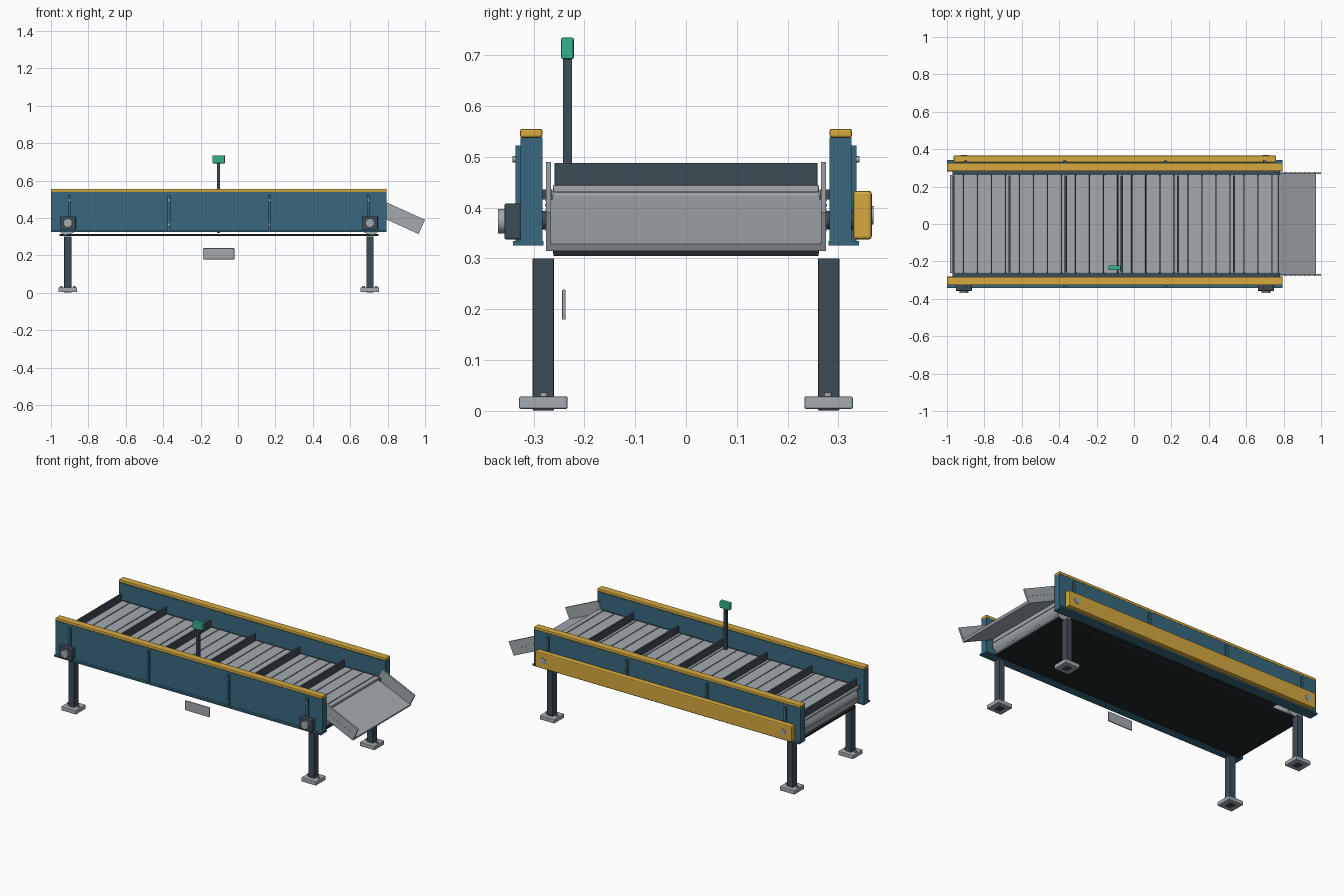
import bpy, bmesh, math
from mathutils import Matrix

if "Cube" in bpy.data.objects:
    bpy.data.objects.remove(bpy.data.objects["Cube"])


def material(name, rgb):
    m = bpy.data.materials.new(name)
    m.diffuse_color = (*rgb, 1)
    m.use_nodes = True
    m.node_tree.nodes["Principled BSDF"].inputs["Base Color"].default_value = m.diffuse_color
    return m


TEAL = material("teal_paint", (0.04, 0.14, 0.21))
YELLOW = material("yellow_paint", (0.68, 0.40, 0.05))
DARK = material("dark_steel", (0.048, 0.072, 0.093))
BLACK = material("black_rubber", (0.015, 0.02, 0.023))
GREEN = material("green_plastic", (0.035, 0.45, 0.27))
GREY = material("grey_steel", (0.36, 0.40, 0.43))


def finish(name, bm, mat, bevel=0):
    bmesh.ops.recalc_face_normals(bm, faces=bm.faces)
    me = bpy.data.meshes.new(name)
    bm.to_mesh(me)
    bm.free()
    ob = bpy.data.objects.new(name, me)
    bpy.context.collection.objects.link(ob)
    me.materials.append(mat)
    if bevel:
        b = ob.modifiers.new("bevel", 'BEVEL')
        b.width, b.segments = bevel, 2
    return ob


def box(name, x, y, z, mat, bevel=0):
    """Box from (min, max) ranges on each axis."""
    bm = bmesh.new()
    bmesh.ops.create_cube(bm, size=1)
    for v in bm.verts:
        v.co = [r[0] + (c + 0.5) * (r[1] - r[0]) for r, c in zip((x, y, z), v.co)]
    return finish(name, bm, mat, bevel)


def cyl(name, centre, r, depth, mat, axis='Y', sides=32):
    bm = bmesh.new()
    rot = Matrix.Rotation(math.pi / 2, 4, 'X') if axis == 'Y' else Matrix()
    bmesh.ops.create_cone(bm, cap_ends=True, segments=sides, radius1=r, radius2=r,
                          depth=depth, matrix=Matrix.Translation(centre) @ rot)
    for f in bm.faces:
        f.smooth = len(f.verts) == 4
    for e in bm.edges:
        e.smooth = all(f.smooth for f in e.link_faces)
    return finish(name, bm, mat)


def prism(name, profile, y0, y1, mat):
    """Extrude an xz profile along y."""
    bm = bmesh.new()
    f = bm.faces.new([bm.verts.new((x, y0, z)) for x, z in profile])
    ext = bmesh.ops.extrude_face_region(bm, geom=[f])
    for v in ext["geom"]:
        if isinstance(v, bmesh.types.BMVert):
            v.co.y = y1
    return finish(name, bm, mat)


def span(s, a, b):
    return tuple(sorted((s * a, s * b)))


ENDS = (-0.91, 0.705)
X0, X1 = -1.0, 0.795

for s, side in ((-1, "front"), (1, "back")):
    # side frame, bottom flange, top cap and chain guide
    box(side + "_side_frame", (X0, X1), span(s, 0.283, 0.326), (0.333, 0.538), TEAL)
    box(side + "_bottom_flange", (X0, X1), span(s, 0.281, 0.341), (0.325, 0.334), TEAL)
    box(side + "_top_cap", (X0, X1), span(s, 0.283, 0.327), (0.538, 0.555), YELLOW, 0.004)
    box(side + "_chain_guide", (-0.97, 0.78), span(s, 0.263, 0.284), (0.416, 0.435), DARK)

    # stiffening ribs with bolts
    for x in (-0.90, -0.37, 0.168, 0.697):
        box(side + "_rib", (x - 0.008, x + 0.008), span(s, 0.325, 0.336), (0.334, 0.522), TEAL)
        for z in (0.365, 0.495):
            cyl(side + "_rib_bolt", (x, s * 0.337, z), 0.006, 0.01, GREY, sides=12)

    # legs, feet and foot bolts
    for x in ENDS:
        box(side + "_leg", (x - 0.019, x + 0.019), span(s, 0.26, 0.302), (0, 0.30), DARK, 0.002)
        box(side + "_foot", (x - 0.05, x + 0.05), span(s, 0.233, 0.329), (0.003, 0.028), GREY, 0.004)
        for d in (-0.034, 0.034):
            cyl(side + "_foot_bolt", (x + d, s * 0.28, 0.031), 0.008, 0.009, GREY, 'Z', 6)

    # discharge chute cheek with rivets
    prism(side + "_chute_side", [(0.78, 0.49), (1.0, 0.39), (0.965, 0.314), (0.745, 0.414)],
          s * 0.266, s * 0.276, GREY)
    for i in range(7):
        t = i / 6
        cyl(side + "_chute_rivet", (0.81 + 0.155 * t, s * 0.276, 0.428 - 0.07 * t),
            0.003, 0.004, GREY, sides=8)

# discharge chute floor
prism("chute_floor", [(0.75, 0.424), (0.973, 0.328), (0.966, 0.314), (0.745, 0.414)],
      -0.275, 0.275, GREY)

# end pulleys, shafts, front bearings and guard bolts
for x in ENDS:
    cyl("pulley", (x, 0, 0.375), 0.061, 0.52, GREY, sides=40)
    cyl("pulley_shaft", (x, 0, 0.375), 0.018, 0.66, DARK, sides=20)
    box("bearing_block", (x - 0.043, x + 0.043), (-0.358, -0.325), (0.337, 0.408), DARK, 0.004)
    cyl("bearing_cap", (x, -0.362, 0.373), 0.024, 0.016, GREY, sides=24)
    cyl("guard_bolt", (x, 0.366, 0.385), 0.018, 0.006, GREY, sides=16)

# drive guard along the back
box("drive_guard", (-0.965, 0.76), (0.329, 0.366), (0.337, 0.433), YELLOW, 0.006)

# carrying bed under the pans and return belt below
box("belt_bed", (-0.94, 0.74), (-0.26, 0.26), (0.424, 0.436), BLACK)
box("return_belt", (-0.955, 0.75), (-0.261, 0.261), (0.304, 0.315), BLACK)

# belt pans and hinge noses
pitch = 0.075
for i in range(24):
    x = -0.985 + i * pitch
    end = min(x + pitch - 0.004, 0.772)
    box("belt_pan", (x, end), (-0.262, 0.262), (0.430, 0.4445), GREY, 0.003)

# wrapped pans closing the belt at each end
for name, cx, sgn in (("tail_pan", ENDS[0], -1), ("head_pan", ENDS[1], 1)):
    for k in range(4):
        a = [math.radians(82 - 42 * k - d) for d in (0, 13, 26, 39)]
        ring = [(cx + sgn * r * math.cos(t), 0.375 + r * math.sin(t))
                for r, ts in ((0.066, a), (0.058, a[::-1])) for t in ts]
        prism(name, ring, -0.262, 0.262, GREY)

# cleats
for i in range(6):
    x = -0.965 + 0.3 * i
    box("cleat", (x - 0.006, x + 0.006), (-0.259, 0.259), (0.443, 0.488), DARK, 0.002)

# sensor post, sensor head and hanging plate
box("sensor_post", (-0.112, -0.096), (-0.242, -0.225), (0.32, 0.695), DARK)
box("sensor_head", (-0.137, -0.07), (-0.246, -0.221), (0.692, 0.735), GREEN, 0.004)
box("blank_plate", (-0.187, -0.02), (-0.244, -0.237), (0.179, 0.238), GREY, 0.002)
